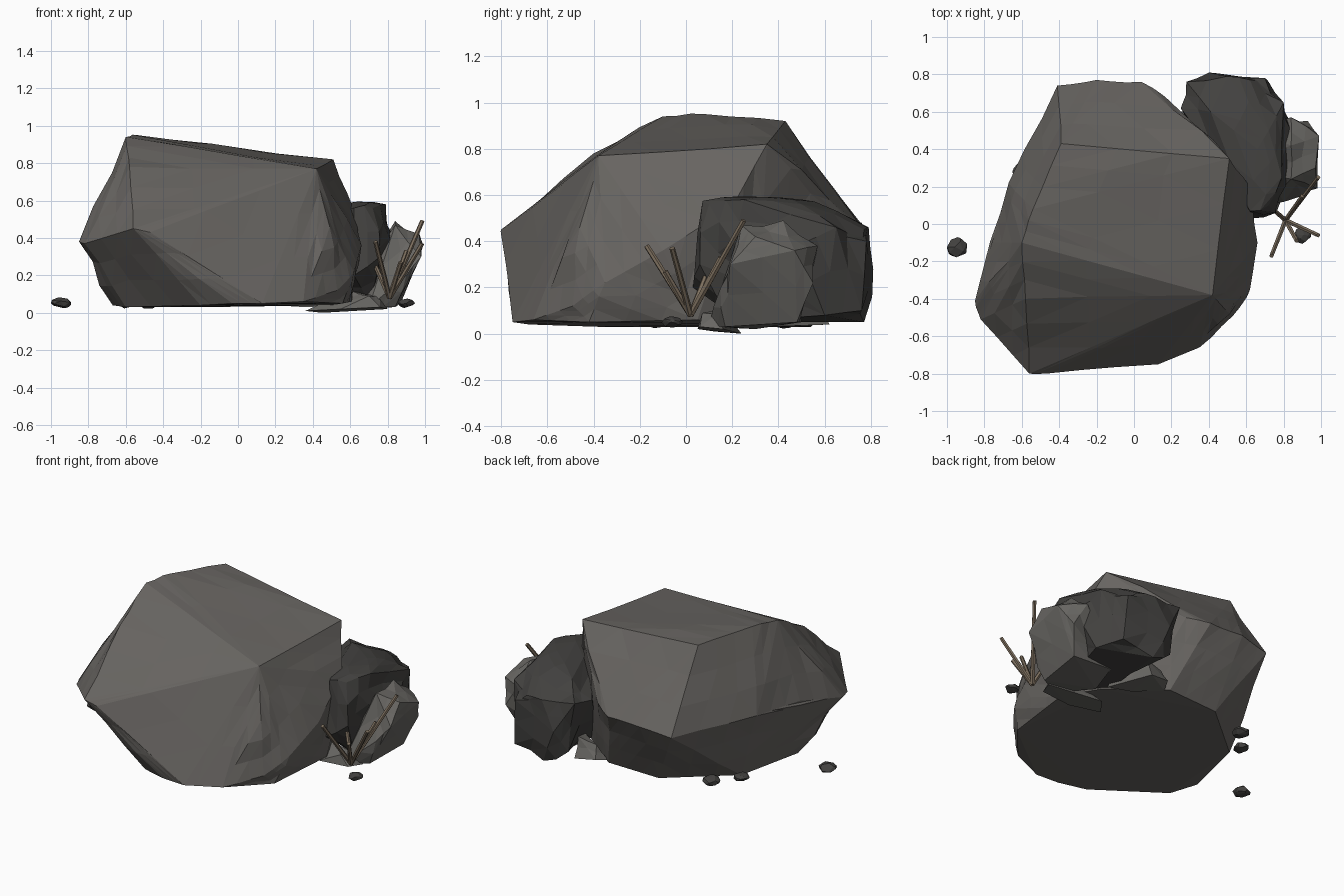
import bpy, bmesh, random
from mathutils import Vector, noise


def material(name, rgb):
    m = bpy.data.materials.new(name)
    m.diffuse_color = (*rgb, 1)
    return m


STONE = material("stone", (0.135, 0.127, 0.118))
DARK = material("dark_stone", (0.055, 0.053, 0.05))
PALE = material("pale_stone", (0.14, 0.135, 0.125))
TWIG = material("dry_twig", (0.20, 0.155, 0.11))


def finish(name, bm, mat):
    bmesh.ops.recalc_face_normals(bm, faces=bm.faces)
    me = bpy.data.meshes.new(name)
    bm.to_mesh(me)
    bm.free()
    me.materials.append(mat)
    ob = bpy.data.objects.new(name, me)
    bpy.context.collection.objects.link(ob)
    return ob


def rock(name, points, mat, cuts=1, rough=0.012):
    """Convex chunk with chipped, flat-shaded faces; original corners stay put."""
    bm = bmesh.new()
    for p in points:
        bm.verts.new(p)
    bmesh.ops.convex_hull(bm, input=bm.verts)
    loose = [v for v in bm.verts if not v.link_faces]
    bmesh.ops.delete(bm, geom=loose, context='VERTS')
    bmesh.ops.triangulate(bm, faces=bm.faces)
    corners = set(v.co.copy().freeze() for v in bm.verts)
    if cuts:
        bmesh.ops.subdivide_edges(bm, edges=bm.edges, cuts=cuts, use_grid_fill=True)
        bmesh.ops.triangulate(bm, faces=bm.faces)
        bm.normal_update()
        moves = []
        for v in bm.verts:
            if v.co.copy().freeze() in corners or v.normal.z < -0.8 or v.co.z < 0.07:
                continue
            # noise squeezed in z gives layered, streaky chips
            n = noise.noise(Vector((v.co.x * 4, v.co.y * 5, v.co.z * 10)))
            moves.append((v, v.normal * (rough * (n - 0.05))))
        for v, d in moves:
            v.co += d
    return finish(name, bm, mat)


# Main boulder: slanted top, sloping front, beak at front left, flat base
rock("boulder", [
    (-0.60, -0.10, 0.94), (-0.54, 0.08, 0.95), (-0.39, 0.43, 0.92),
    (0.51, 0.35, 0.82), (0.42, -0.38, 0.77), (-0.58, -0.40, 0.78),
    (-0.56, -0.80, 0.45), (-0.47, -0.80, 0.43), (-0.85, -0.41, 0.38),
    (-0.82, -0.51, 0.37), (-0.76, -0.10, 0.45), (-0.67, 0.22, 0.45),
    (-0.41, 0.74, 0.43), (-0.20, 0.77, 0.46), (0.04, 0.76, 0.46),
    (0.22, 0.63, 0.50), (0.56, 0.25, 0.65), (0.62, 0.20, 0.55),
    (0.66, -0.10, 0.36), (0.62, -0.35, 0.22), (0.53, -0.49, 0.12),
    (0.35, -0.66, 0.06), (0.13, -0.75, 0.05), (-0.03, -0.74, 0.05),
    (0.61, 0.05, 0.06), (0.56, -0.42, 0.05), (-0.20, -0.68, 0.04),
    (-0.60, -0.38, 0.03), (-0.67, -0.21, 0.04), (-0.56, 0.22, 0.03),
    (-0.18, 0.54, 0.03), (0.18, 0.55, 0.04), (0.50, 0.30, 0.04),
    (0.49, -0.46, 0.46)],
    STONE, 2, 0.022)

# Dark rock leaning on the back right
rock("dark_rock", [
    (0.25, 0.62, 0.46), (0.28, 0.76, 0.48), (0.40, 0.81, 0.28),
    (0.50, 0.79, 0.46), (0.70, 0.78, 0.40), (0.62, 0.77, 0.45),
    (0.66, 0.40, 0.59), (0.72, 0.50, 0.56), (0.62, 0.07, 0.56),
    (0.72, 0.10, 0.56), (0.79, 0.25, 0.58), (0.80, 0.65, 0.46),
    (0.85, 0.48, 0.38), (0.81, 0.20, 0.40), (0.76, 0.06, 0.30),
    (0.62, 0.03, 0.20), (0.72, 0.76, 0.10), (0.50, 0.77, 0.05),
    (0.34, 0.74, 0.14), (0.80, 0.60, 0.08), (0.70, 0.20, 0.05),
    (0.45, 0.30, 0.05), (0.41, 0.60, 0.55)], DARK, 1, 0.04)

# Pale side rock on the right, and low stones wedged under the gap
rock("side_rock", [
    (0.84, 0.24, 0.47), (0.84, 0.42, 0.49), (0.97, 0.30, 0.42),
    (0.99, 0.47, 0.36), (0.84, 0.57, 0.38), (0.93, 0.55, 0.22),
    (0.98, 0.19, 0.30), (0.90, 0.15, 0.20), (0.76, 0.14, 0.15),
    (0.84, 0.17, 0.03), (0.87, 0.48, 0.05), (0.70, 0.10, 0.03),
    (0.60, 0.50, 0.05), (0.55, 0.30, 0.02)], PALE, 1, 0.025)
rock("wedge_stone", [
    (0.20, 0.52, 0.04), (0.24, 0.60, 0.06), (0.38, 0.62, 0.04),
    (0.50, 0.35, 0.03), (0.36, 0.40, 0.03), (0.26, 0.56, 0.14),
    (0.38, 0.58, 0.17), (0.48, 0.42, 0.16)], PALE, 1, 0.02)
rock("foot_stone", [
    (0.36, 0.12, 0.01), (0.55, 0.05, 0.02), (0.76, 0.06, 0.03),
    (0.80, 0.16, 0.02), (0.45, 0.24, 0.00), (0.70, 0.07, 0.09),
    (0.60, 0.15, 0.12), (0.76, 0.14, 0.09)], PALE, 1, 0.02)

# Scattered pebbles
random.seed(4)
for i, (x, y, z, r) in enumerate([(-0.945, -0.125, 0.053, 0.056), (0.90, -0.06, 0.05, 0.046),
                                  (-0.48, 0.42, 0.05, 0.055), (-0.60, 0.28, 0.05, 0.05)]):
    pts = [(x - r, y, z)]
    for k in range(30):
        d = Vector((random.gauss(0, 1), random.gauss(0, 1), random.gauss(0, 1))).normalized()
        pts.append((x + d.x * r, y + d.y * r, z + d.z * r * 0.55))
    rock(f"pebble_{i + 1}", pts, DARK, 0)

# Tuft of dry twigs
base = Vector((0.81, 0.02, 0.08))
tips = [(0.985, 0.25, 0.49), (0.735, -0.17, 0.38), (0.985, -0.06, 0.37),
        (0.73, 0.09, 0.26), (0.87, -0.09, 0.27), (0.90, 0.15, 0.33)]
for i, tip in enumerate(tips):
    axis = Vector(tip) - base
    bm = bmesh.new()
    bmesh.ops.create_cone(bm, cap_ends=True, segments=6, radius1=0.014,
                          radius2=0.012, depth=axis.length)
    bm.transform(axis.to_track_quat('Z', 'Y').to_matrix().to_4x4())
    bmesh.ops.translate(bm, verts=bm.verts, vec=base + axis / 2)
    finish(f"twig_{i + 1}", bm, TWIG)
